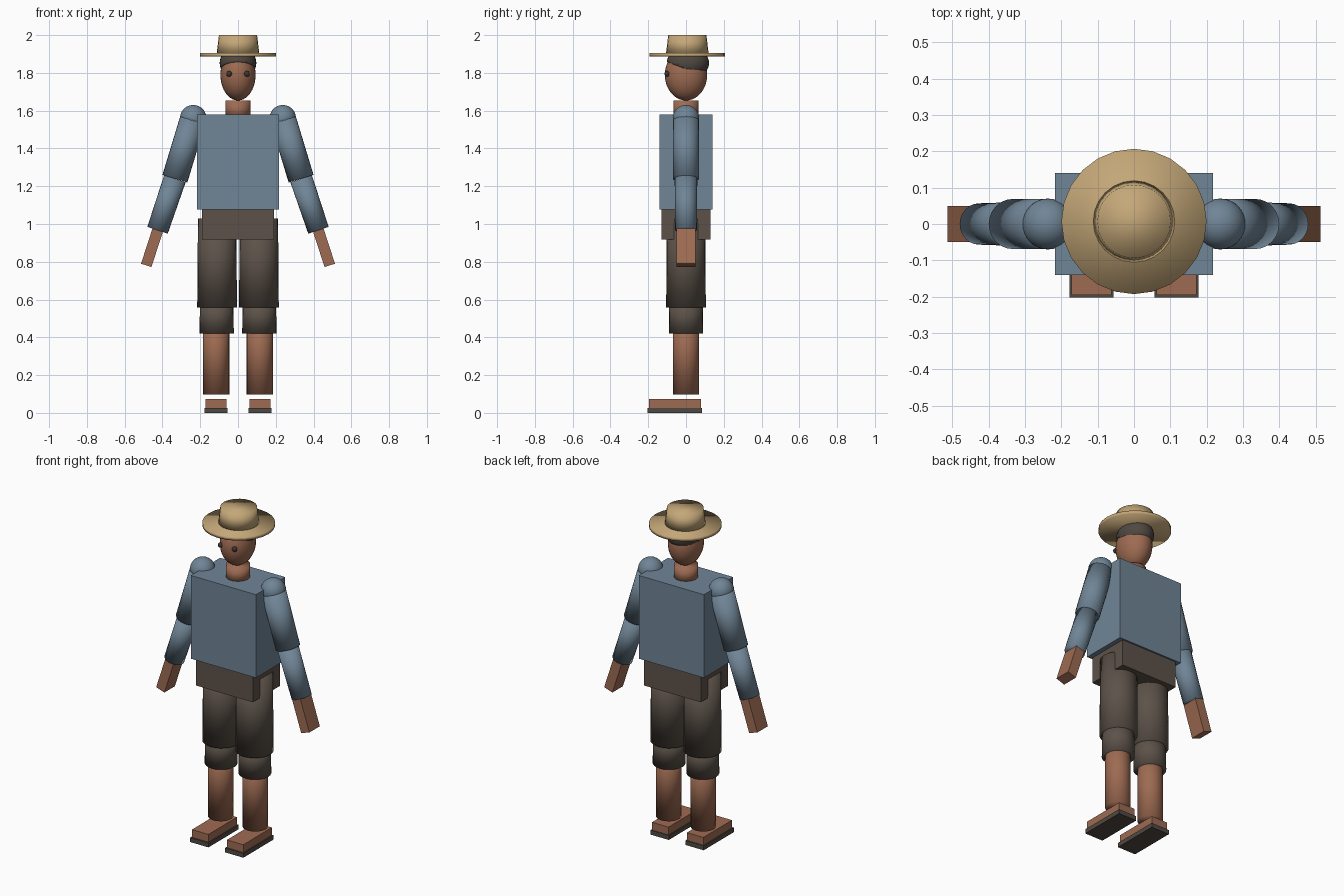
import bpy, bmesh, math
from mathutils import Vector, Matrix

if "Cube" in bpy.data.objects:
    bpy.data.objects.remove(bpy.data.objects["Cube"])


def mat(name, r, g, b):
    m = bpy.data.materials.new(name)
    lin = [((c / 255 + 0.055) / 1.055) ** 2.4 for c in (r, g, b)]
    m.diffuse_color = (*lin, 1)
    m.use_nodes = True
    m.node_tree.nodes["Principled BSDF"].inputs["Base Color"].default_value = m.diffuse_color
    return m


SKIN = mat("skin brown", 158, 107, 82)
SHIRT = mat("shirt blue", 112, 133, 150)
SHORTS = mat("shorts brown", 92, 82, 73)
STRAW = mat("straw tan", 196, 167, 120)
HAIR = mat("hair dark", 80, 72, 65)
SOLE = mat("sole dark", 80, 73, 66)
EYE = mat("eye dark", 62, 54, 50)


def finish(bm, name, material, smooth):
    bmesh.ops.recalc_face_normals(bm, faces=bm.faces)
    for f in bm.faces:
        f.smooth = smooth
    me = bpy.data.meshes.new(name)
    bm.to_mesh(me)
    bm.free()
    me.materials.append(material)
    ob = bpy.data.objects.new(name, me)
    bpy.context.collection.objects.link(ob)
    return ob


def box(name, material, centre, size, tilt=0.0):
    bm = bmesh.new()
    m = (Matrix.Translation(centre) @ Matrix.Rotation(tilt, 4, 'Y')
         @ Matrix.Diagonal((*size, 1)))
    bmesh.ops.create_cube(bm, size=1, matrix=m)
    return finish(bm, name, material, False)


def tube(name, material, a, b, ra, rb, sides=24):
    """Capped, tapered cylinder from point a to point b."""
    a, b = Vector(a), Vector(b)
    d = b - a
    m = Matrix.Translation((a + b) / 2) @ d.to_track_quat('Z', 'Y').to_matrix().to_4x4()
    bm = bmesh.new()
    bmesh.ops.create_cone(bm, cap_ends=True, segments=sides, radius1=ra,
                          radius2=rb, depth=d.length, matrix=m)
    return finish(bm, name, material, True)


def ball(name, material, centre, radii, cut=None):
    """Ellipsoid; cut = (point, normal) removes everything on the normal side."""
    bm = bmesh.new()
    bmesh.ops.create_uvsphere(bm, u_segments=32, v_segments=20, radius=1,
                              matrix=Matrix.Translation(centre) @ Matrix.Diagonal((*radii, 1)))
    if cut:
        res = bmesh.ops.bisect_plane(bm, geom=bm.verts[:] + bm.edges[:] + bm.faces[:],
                                     plane_co=cut[0], plane_no=cut[1], clear_outer=True)
        bmesh.ops.holes_fill(bm, edges=[e for e in bm.edges if e.is_boundary])
    return finish(bm, name, material, True)


# Trunk
box("torso", SHIRT, (0, 0, 1.328), (0.436, 0.28, 0.504))
box("pelvis", SHORTS, (0, 0, 1.01), (0.38, 0.26, 0.186))
tube("neck", SKIN, (0, 0, 1.56), (0, 0, 1.655), 0.067, 0.067)

# Head, hair cap sloping down to the back
ball("head", SKIN, (0, 0, 1.79), (0.093, 0.112, 0.136))
ball("hair", HAIR, (0, 0.01, 1.852), (0.097, 0.112, 0.087),
     ((0, -0.11, 1.862), (0, -0.36, -0.93)))

# Hat
tube("hat_brim", STRAW, (0, 0.007, 1.886), (0, 0.007, 1.906), 0.2, 0.2)
tube("hat_crown", STRAW, (0, 0.007, 1.9), (0, 0.007, 2.0), 0.113, 0.101)

# Paired parts
for side, s in (("left", 1), ("right", -1)):
    ball(f"{side}_eye", EYE, (s * 0.047, -0.1, 1.795), (0.015, 0.014, 0.015))

    # Arm
    shoulder, elbow, wrist = (s * 0.237, 0, 1.56), (s * 0.334, 0, 1.24), (s * 0.426, 0, 0.967)
    ball(f"{side}_shoulder", SHIRT, shoulder, (0.07, 0.07, 0.07))
    tube(f"{side}_upper_arm", SHIRT, shoulder, elbow, 0.069, 0.069)
    tube(f"{side}_forearm", SHIRT, elbow, wrist, 0.06, 0.057)
    box(f"{side}_hand", SKIN, (s * 0.455, 0, 0.876), (0.058, 0.1, 0.2), -s * math.radians(18))

    # Leg
    x = s * 0.113
    tube(f"{side}_thigh", SHORTS, (s * 0.11, 0, 1.03), (s * 0.111, 0, 0.557), 0.102, 0.105)
    tube(f"{side}_shorts_cuff", SHORTS, (x, 0, 0.6), (x, 0, 0.42), 0.088, 0.091)
    tube(f"{side}_shin", SKIN, (s * 0.116, 0, 0.55), (s * 0.116, 0, 0.097), 0.07, 0.07)

    # Foot
    box(f"{side}_foot", SKIN, (s * 0.117, -0.058, 0.05), (0.11, 0.274, 0.048))
    box(f"{side}_sole", SOLE, (s * 0.117, -0.059, 0.0135), (0.122, 0.288, 0.027))
